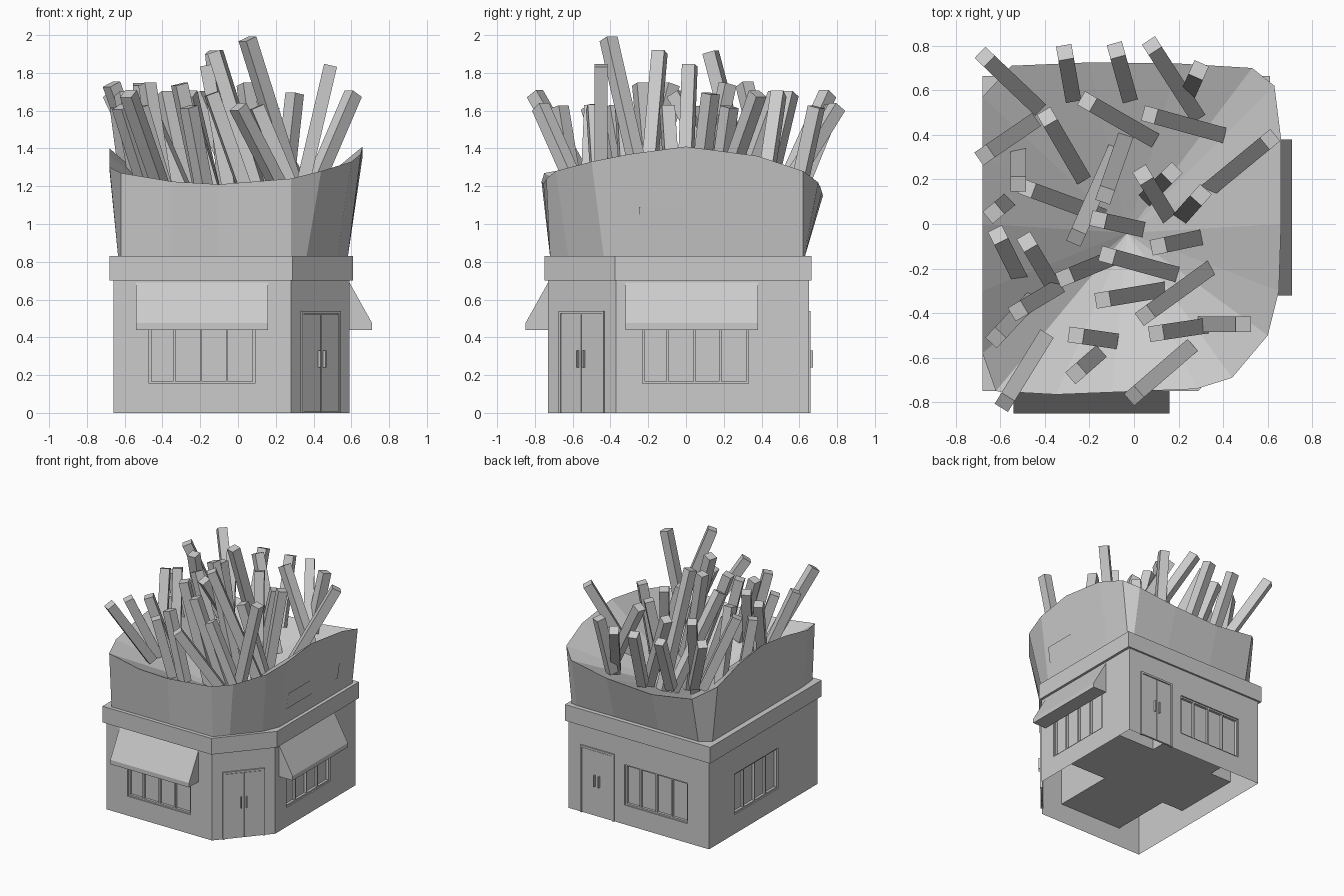
import bpy, math
from mathutils import Matrix, Vector
from mathutils.geometry import intersect_point_line

if "Cube" in bpy.data.objects:
    bpy.data.objects.remove(bpy.data.objects["Cube"])


def mesh(name, verts, faces, M=Matrix()):
    me = bpy.data.meshes.new(name)
    me.from_pydata([M @ Vector(v) for v in verts], [], faces)
    ob = bpy.data.objects.new(name, me)
    bpy.context.collection.objects.link(ob)
    return ob


def prism(name, loop_a, loop_b, M=Matrix()):
    n = len(loop_a)
    faces = [(i, (i + 1) % n, n + (i + 1) % n, n + i) for i in range(n)]
    faces += [tuple(range(n))[::-1], tuple(range(n, 2 * n))]
    return mesh(name, list(loop_a) + list(loop_b), faces, M)


def box(name, u0, u1, v0, v1, z0, z1, M=Matrix()):
    base = [(u0, v0), (u1, v0), (u1, v1), (u0, v1)]
    return prism(name, [(*p, z0) for p in base], [(*p, z1) for p in base], M)


def wall_frame(a, b):
    # local axes: x along the wall, y inward, z up
    u = Vector((b[0] - a[0], b[1] - a[1], 0)).normalized()
    inward = Vector((-u.y, u.x, 0))
    M = Matrix((u, inward, (0, 0, 1))).transposed().to_4x4()
    M.translation = (a[0], a[1], 0)
    return M


WALL_H, SILL, HEAD, DEPTH = 0.70, 0.155, 0.48, 0.03


def wall(name, M, length, win=None):
    # wall sheet with an optional recessed window opening
    if not win:
        return mesh(name, [(0, 0, 0), (length, 0, 0), (length, 0, WALL_H), (0, 0, WALL_H)],
                    [(0, 1, 2, 3)], M)
    us, zs = (0, *win, length), (0, SILL, HEAD, WALL_H)
    verts = [(u, 0, z) for z in zs for u in us]
    faces = [(4 * j + i, 4 * j + i + 1, 4 * j + i + 5, 4 * j + i + 4)
             for j in range(3) for i in range(3) if (i, j) != (1, 1)]
    verts += [(u, DEPTH, z) for u, z in ((win[0], SILL), (win[1], SILL), (win[1], HEAD), (win[0], HEAD))]
    rim = (5, 6, 10, 9)
    faces += [(rim[k], rim[(k + 1) % 4], 16 + (k + 1) % 4, 16 + k) for k in range(4)]
    return mesh(name, verts, faces, M)


def window_bars(name, M, a, b):
    t = 0.012
    box(name + "_sill_bar", a, b, 0.01, DEPTH, SILL, SILL + t, M)
    box(name + "_head_bar", a, b, 0.01, DEPTH, HEAD - t, HEAD, M)
    for f in (0, 0.23, 0.49, 0.74, 1):
        u = a + t / 2 + (b - a - t) * f
        box(name + "_mullion", u - t / 2, u + t / 2, 0.01, DEPTH, SILL, HEAD, M)


def door(name, M, a, b):
    t, top, mid = 0.015, 0.54, (a + b) / 2
    for u in (a, b - t):
        box(name + "_jamb", u, u + t, -0.01, 0.01, 0, top, M)
    box(name + "_lintel", a, b, -0.01, 0.01, top - t, top, M)
    for u0, u1, h in ((a + t, mid - 0.004, mid - 0.02), (mid + 0.004, b - t, mid + 0.02)):
        box(name + "_leaf", u0, u1, -0.006, 0.01, 0.005, top - t - 0.004, M)
        box(name + "_handle", h - 0.004, h + 0.004, -0.022, -0.004, 0.24, 0.33, M)


def awning(name, M, a, b):
    prof = [(0, 0.69), (-0.12, 0.475), (-0.12, 0.44), (0, 0.44)]
    prism(name, [(a, *p) for p in prof], [(b, *p) for p in prof], M)


# Building walls
plan = [(-0.66, -0.73), (0.28, -0.73), (0.59, -0.37), (0.59, 0.65), (-0.66, 0.65)]
names = ["front", "corner", "right", "back", "left"]
windows = {"front": (0.19, 0.75), "right": (0.14, 0.70), "back": (0.50, 1.06), "left": (0.32, 0.88)}
doors = {"corner": (0.08, 0.395), "back": (0.11, 0.41)}
awnings = {"front": (0.12, 0.82), "right": (0.05, 0.75)}
for i, nm in enumerate(names):
    a, b = plan[i], plan[(i + 1) % 5]
    M = wall_frame(a, b)
    wall(nm + "_wall", M, math.dist(a, b), windows.get(nm))
    if nm in windows:
        window_bars(nm + "_window", M, *windows[nm])
    if nm in doors:
        door(nm + "_door", M, *doors[nm])
    if nm in awnings:
        awning(nm + "_awning", M, *awnings[nm])

# Crossed inner blocks that close the windows
box("window_block_front_back", -0.47, 0.09, -0.73 + DEPTH, 0.65 - DEPTH, SILL, HEAD)
box("window_block_left_right", -0.66 + DEPTH, 0.59 - DEPTH, -0.23, 0.33, SILL, HEAD)

# Cornice
ledge = [(-0.68, -0.75), (0.288, -0.75), (0.61, -0.375), (0.61, 0.665), (-0.68, 0.665)]
prism("cornice", [(*p, 0.70) for p in ledge], [(*p, 0.83) for p in ledge])

# Carton: wavy rim, straight base, funnel inside
rim = [(-0.62, -0.75, 1.27), (-0.35, -0.765, 1.225), (-0.1, -0.755, 1.21), (0.28, -0.74, 1.24),
       (0.44, -0.69, 1.28), (0.60, -0.5, 1.33), (0.65, -0.3, 1.37), (0.66, 0, 1.41),
       (0.66, 0.38, 1.36), (0.63, 0.62, 1.28), (0.53, 0.70, 1.22), (0.2, 0.72, 1.17),
       (-0.2, 0.725, 1.15), (-0.55, 0.71, 1.20), (-0.68, 0.57, 1.28), (-0.68, 0.3, 1.36),
       (-0.68, 0, 1.40), (-0.68, -0.3, 1.36), (-0.68, -0.58, 1.30)]
foot = [Vector(p) for p in ((-0.635, -0.72), (0.28, -0.72), (0.582, -0.37), (0.582, 0.63), (-0.635, 0.63))]


def foot_point(p):
    # nearest point of the base outline
    best = []
    for i in range(5):
        a, b = foot[i], foot[(i + 1) % 5]
        q, f = intersect_point_line(p, a, b)
        best.append(a.lerp(b, min(1, max(0, f))))
    return min(best, key=lambda q: (q - p).length)


n = len(rim)
base = [(*foot_point(Vector(p[:2])), 0.83) for p in rim]
apex = (-0.03, -0.04, 0.84)
faces = [(i, (i + 1) % n, n + (i + 1) % n, n + i) for i in range(n)]
faces += [(n + i, n + (i + 1) % n, 2 * n) for i in range(n)]
mesh("carton", base + rim + [apex], faces)

# Blank panel on the right of the carton
mesh("blank_side_panel", [(0.606, -0.25, 0.96), (0.606, 0.40, 0.96), (0.624, 0.40, 1.09), (0.624, -0.25, 1.09)],
     [(0, 1, 2, 3)])

# Fries: tip x, y and visible lower end x, y, grouped by tip height
fries = {
    1.98: [(0.05, -0.41, 0.34, -0.20)],
    1.91: [(-0.12, -0.14, 0.17, -0.22), (-0.13, 0.13, -0.05, 0.36)],
    1.84: [(-0.16, 0.02, 0.02, -0.02), (0.49, -0.45, 0.33, -0.45)],
    1.74: [(-0.52, 0.18, -0.52, 0.30), (-0.31, -0.24, -0.14, -0.17), (0.04, 0.22, 0.15, 0.04),
           (-0.48, -0.08, -0.38, -0.25), (-0.67, 0.31, -0.48, 0.44)],
    1.69: [(-0.67, 0.75, -0.46, 0.55), (0.61, 0.38, 0.33, 0.15), (0.30, 0.13, 0.22, 0.04),
           (-0.58, -0.80, -0.42, -0.54), (-0.14, -0.34, 0.10, -0.30), (-0.39, 0.48, -0.25, 0.24),
           (-0.61, -0.05, -0.52, -0.23), (0.07, 0.49, 0.36, 0.41), (-0.26, -0.06, -0.10, 0.30),
           (-0.21, 0.55, 0.05, 0.40)],
    1.62: [(-0.31, 0.77, -0.28, 0.60), (-0.08, 0.78, -0.03, 0.60), (0.08, 0.80, 0.26, 0.52),
           (0.29, 0.69, 0.25, 0.60), (-0.63, 0.05, -0.57, 0.10), (-0.48, 0.16, -0.18, 0.05),
           (0.17, 0.23, 0.07, 0.13), (0.11, -0.10, 0.30, -0.06), (0.10, -0.49, 0.30, -0.46),
           (-0.52, -0.39, -0.37, -0.30), (-0.62, -0.51, -0.48, -0.36), (-0.26, -0.50, -0.12, -0.52),
           (-0.26, -0.67, -0.18, -0.60), (0.00, -0.77, 0.22, -0.58)],
}
for z, group in fries.items():
    for tx, ty, lx, ly in group:
        tip = Vector((tx, ty, z))
        low = Vector((lx, ly, 0.82 + 0.6 * math.hypot(lx, ly)))
        axis = tip - low
        M = axis.to_track_quat('Z', 'Y').to_matrix().to_4x4()
        M.translation = tip
        w = 0.035
        box("fry", -w, w, -w, w, -axis.length - 0.05, 0, M)
